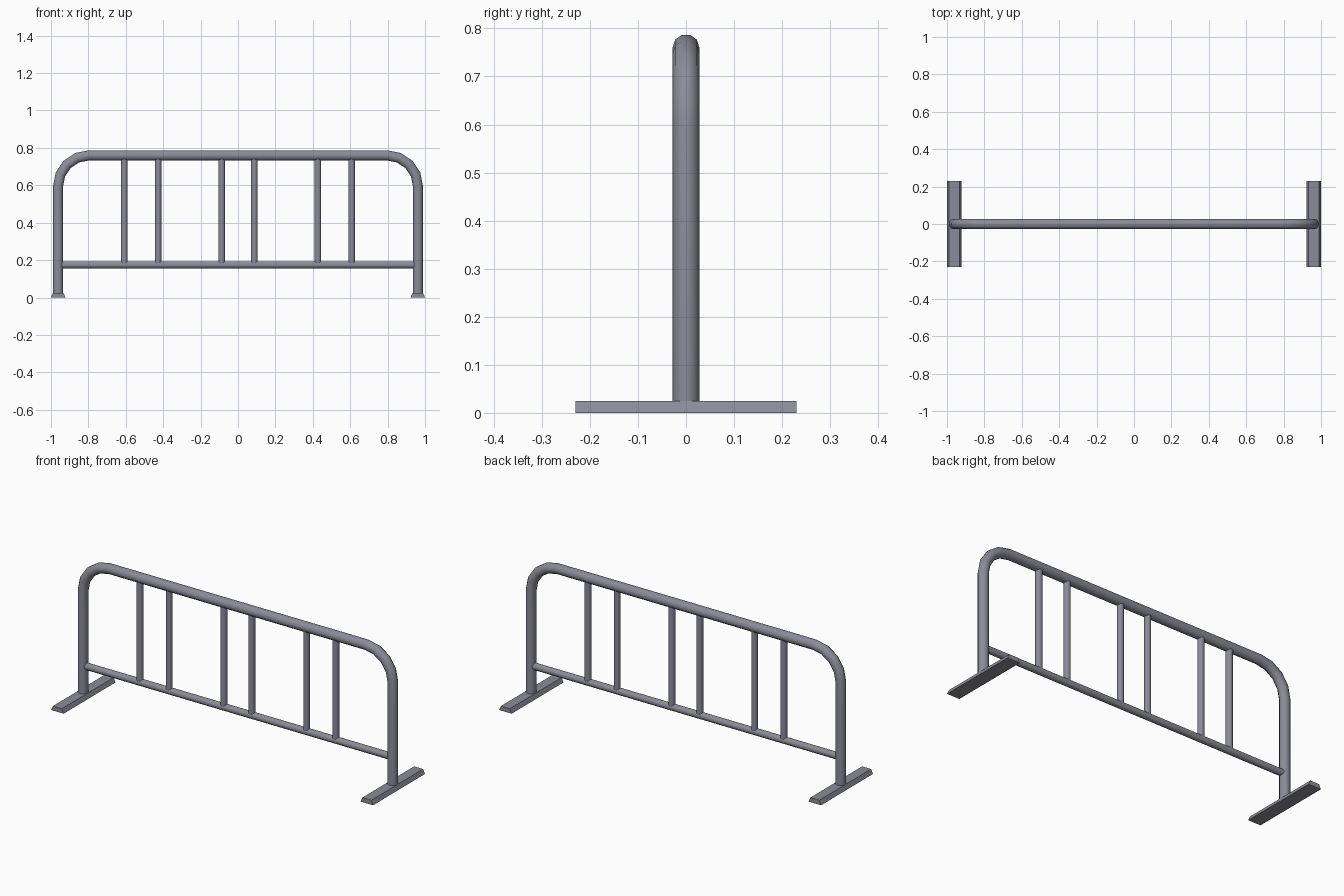
import bpy, bmesh, math
from mathutils import Vector

if "Cube" in bpy.data.objects:
    bpy.data.objects.remove(bpy.data.objects["Cube"])

# Blue-grey painted steel
steel = bpy.data.materials.new("painted_steel")
steel.diffuse_color = (0.26, 0.26, 0.32, 1)
steel.use_nodes = True
steel.node_tree.nodes["Principled BSDF"].inputs["Base Color"].default_value = steel.diffuse_color

def finish(name, bm, smooth=True):
    bmesh.ops.recalc_face_normals(bm, faces=bm.faces)
    me = bpy.data.meshes.new(name)
    bm.to_mesh(me)
    bm.free()
    me.materials.append(steel)
    ob = bpy.data.objects.new(name, me)
    bpy.context.collection.objects.link(ob)
    if smooth:
        bpy.ops.object.select_all(action='DESELECT')
        ob.select_set(True)
        bpy.context.view_layer.objects.active = ob
        bpy.ops.object.shade_smooth_by_angle(angle=math.radians(40))
    return ob

def tube(name, pts, r, sides=10):
    """Sweep a round section along a path in the xz plane."""
    bm = bmesh.new()
    pts = [Vector((x, 0, z)) for x, z in pts]
    across = Vector((0, 1, 0))
    rings = []
    for i, p in enumerate(pts):
        a = (p - pts[i - 1]).normalized() if i else (pts[1] - p).normalized()
        b = (pts[i + 1] - p).normalized() if i < len(pts) - 1 else a
        t = (a + b).normalized()
        n = across.cross(t) / max(t.dot(a), 0.1)   # mitred normal
        rings.append([bm.verts.new(p + r * (math.cos(q) * across + math.sin(q) * n))
                      for q in (2 * math.pi * k / sides for k in range(sides))])
    for r0, r1 in zip(rings, rings[1:]):
        for k in range(sides):
            j = (k + 1) % sides
            bm.faces.new((r0[k], r0[j], r1[j], r1[k]))
    bm.faces.new(rings[0])
    bm.faces.new(rings[-1])
    return finish(name, bm)

# Bent outer frame: leg, corner, top rail, corner, leg
LEG_X, TOP_Z, BEND = 0.962, 0.76, 0.165
corner = [(LEG_X - BEND + BEND * math.cos(a), TOP_Z - BEND + BEND * math.sin(a))
          for a in (math.pi / 2 * i / 4 for i in range(5))]
right = [(LEG_X, 0.022)] + corner
left = [(-x, z) for x, z in reversed(right)]
tube("outer_frame", right + left, 0.028)

# Lower rail
tube("lower_rail", [(-0.948, 0.174), (0.948, 0.174)], 0.0195)

# Upright bars in three pairs
for i, x in enumerate((-0.608, -0.427, -0.087, 0.087, 0.427, 0.608)):
    tube(f"upright_bar_{i + 1}", [(x, 0.174), (x, 0.755)], 0.018)

# Tapered feet
for side, s in (("left", -1), ("right", 1)):
    bm = bmesh.new()
    section = ((-0.039, 0), (0.039, 0), (0.028, 0.025), (-0.028, 0.025))
    face = bm.faces.new([bm.verts.new((s * 0.961 + x, -0.23, z)) for x, z in section])
    ext = bmesh.ops.extrude_face_region(bm, geom=[face], use_keep_orig=True)
    bmesh.ops.translate(bm, vec=(0, 0.46, 0),
                        verts=[v for v in ext["geom"] if isinstance(v, bmesh.types.BMVert)])
    finish(f"{side}_foot", bm, smooth=False)
